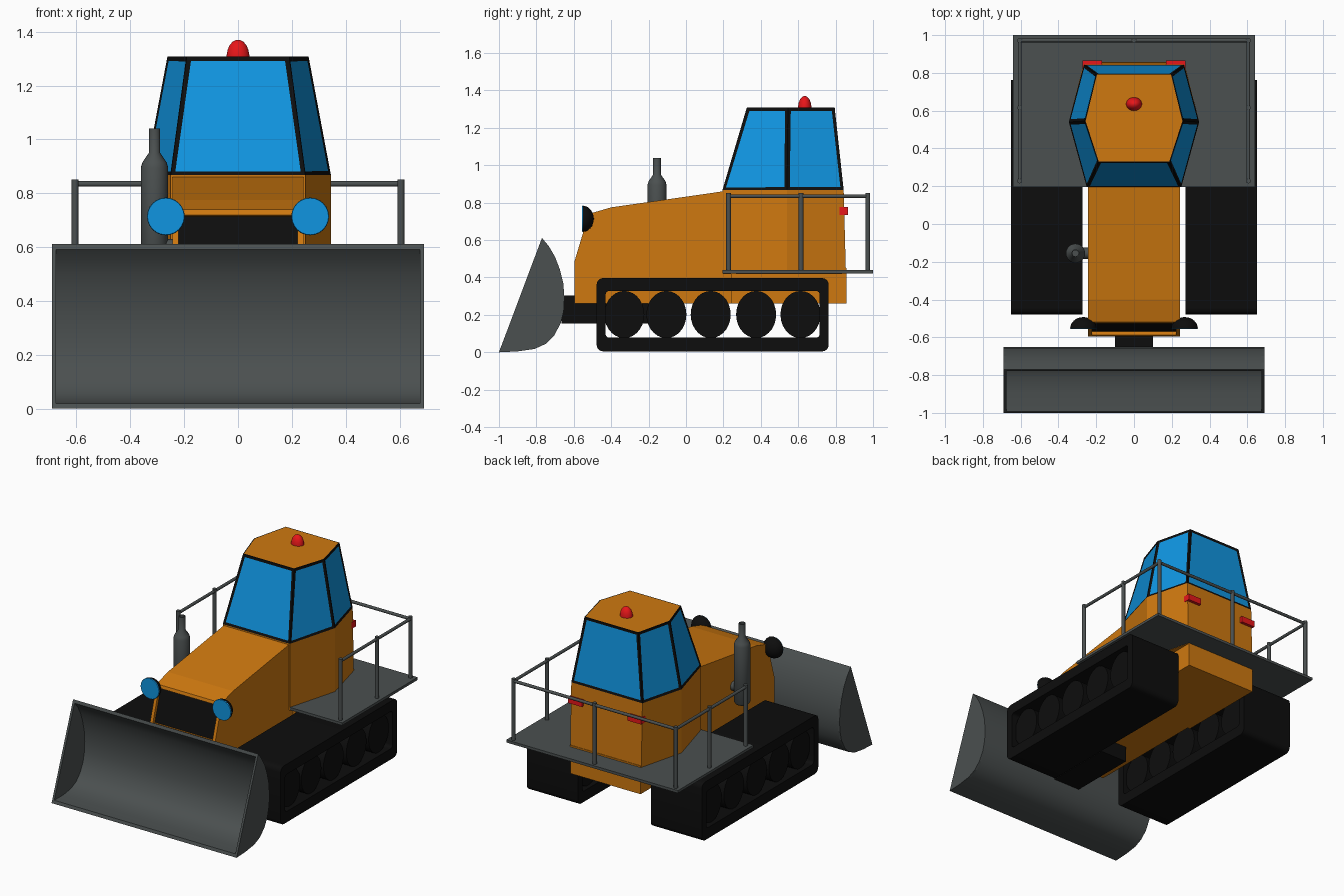
import bpy, bmesh, math
from mathutils import Vector

if "Cube" in bpy.data.objects:
    bpy.data.objects.remove(bpy.data.objects["Cube"])

def mat(name, r, g, b):
    m = bpy.data.materials.new(name)
    m.diffuse_color = (r, g, b, 1)
    m.use_nodes = True
    m.node_tree.nodes["Principled BSDF"].inputs["Base Color"].default_value = m.diffuse_color
    return m

ORANGE = mat("orange_paint", 0.62, 0.19, 0.005)
BLACK = mat("black_rubber", 0.004, 0.004, 0.004)
BLUE = mat("blue_glass", 0.005, 0.3, 0.75)
RED = mat("red_light", 0.8, 0.008, 0.01)
GREY = mat("dark_steel", 0.07, 0.08, 0.08)

def finish(bm, name, mats, smooth=None):
    bmesh.ops.recalc_face_normals(bm, faces=bm.faces)
    me = bpy.data.meshes.new(name)
    bm.to_mesh(me)
    bm.free()
    ob = bpy.data.objects.new(name, me)
    bpy.context.collection.objects.link(ob)
    for m in mats:
        me.materials.append(m)
    if smooth:
        bpy.ops.object.select_all(action='DESELECT')
        ob.select_set(True)
        bpy.context.view_layer.objects.active = ob
        bpy.ops.object.shade_smooth_by_angle(angle=math.radians(smooth))
    return ob

def loft(bm, rings, caps=True):
    vs = [[bm.verts.new(p) for p in r] for r in rings]
    n = len(vs[0])
    sides = [bm.faces.new((a[i], a[(i + 1) % n], b[(i + 1) % n], b[i]))
             for a, b in zip(vs, vs[1:]) for i in range(n)]
    ends = [bm.faces.new(vs[0]), bm.faces.new(vs[-1])] if caps else []
    return sides, ends

def prism(name, yz, x0, x1, m, smooth=None):
    bm = bmesh.new()
    loft(bm, [[(x, y, z) for y, z in yz] for x in (x0, x1)])
    return finish(bm, name, [m], smooth)

def box(name, lo, hi, m):
    (x0, y0, z0), (x1, y1, z1) = lo, hi
    return prism(name, [(y0, z0), (y1, z0), (y1, z1), (y0, z1)], x0, x1, m)

def lathe(name, rz, origin, axis, m, n=24, scale=1.0):
    # revolve (radius, height) pairs about an axis; scale flattens one direction
    q = Vector((0, 0, 1)).rotation_difference(Vector(axis))
    bm = bmesh.new()
    loft(bm, [[Vector(origin) + q @ Vector((r * math.cos(t), scale * r * math.sin(t), h))
               for t in (2 * math.pi * i / n for i in range(n))] for r, h in rz])
    return finish(bm, name, [m], 40)

def rod(name, a, b, r, m):
    d = Vector(b) - Vector(a)
    return lathe(name, [(r, 0), (r, d.length)], a, d.normalized(), m, 12)

def rounded(y0, y1, z0, z1, r, n=5):
    pts = []
    for cy, cz, a in ((y1 - r, z1 - r, 0), (y0 + r, z1 - r, 90), (y0 + r, z0 + r, 180), (y1 - r, z0 + r, 270)):
        for i in range(n):
            t = math.radians(a + 90 * i / (n - 1))
            pts.append((cy + r * math.cos(t), cz + r * math.sin(t)))
    return pts

def dome(r, h, n=8):
    return [(r * math.cos(t), h * math.sin(t)) for t in (math.pi / 2 * i / n * 0.99 for i in range(n + 1))]

# Blade: curved sheet with closed end plates
outer = [(-1, 0), (-0.9, 0.005), (-0.81, 0.018), (-0.75, 0.045), (-0.705, 0.09), (-0.67, 0.155), (-0.654, 0.22),
         (-0.65, 0.29), (-0.656, 0.37), (-0.675, 0.445), (-0.7, 0.51), (-0.732, 0.565), (-0.77, 0.612)]
inner = [(-0.83 + (y + 0.83) * 0.9, 0.3 + (z - 0.3) * 0.95) for y, z in outer]
inner[0], inner[-1] = (-0.993, 0.02), (-0.777, 0.592)
prism("blade_sheet", outer + inner[::-1], -0.675, 0.675, GREY, 35)
for s, side in ((-1, "left"), (1, "right")):
    prism("blade_end_plate_" + side, outer, s * 0.675, s * 0.69, GREY)

# Arm that carries the blade
box("blade_arm", (-0.1, -0.665, 0.155), (0.1, -0.2, 0.305), BLACK)

# Hood and chassis, with a recessed grille in the sloping front
bm = bmesh.new()
side = [(-0.595, 0.26), (-0.595, 0.49), (-0.52, 0.74), (-0.4, 0.775), (0.25, 0.868), (0.25, 0.26)]
faces, _ = loft(bm, [[(x, y, z) for y, z in side] for x in (-0.243, 0.243)])
bmesh.ops.recalc_face_normals(bm, faces=bm.faces)
bmesh.ops.inset_region(bm, faces=[faces[1]], thickness=0.03)
bmesh.ops.inset_region(bm, faces=[faces[1]], thickness=0.001, depth=-0.02)
faces[1].material_index = 1
finish(bm, "hood", [ORANGE, BLACK])
box("rear_chassis", (-0.262, 0.24, 0.26), (0.262, 0.858, 0.45), ORANGE)

# Cab: six-sided base, tapered glass house and roof
def hexagon(front, mid, back, z):
    (fx, fy), (mx, my), (bx, by) = front, mid, back
    return [(fx, fy, z), (mx, my, z), (bx, by, z), (-bx, by, z), (-mx, my, z), (-fx, fy, z)]

sill = ((0.25, 0.195), (0.345, 0.54), (0.265, 0.843))
foot = ((0.25, 0.195), (0.345, 0.54), (0.265, 0.855))
top = ((0.19, 0.325), (0.262, 0.545), (0.2, 0.795))
bm = bmesh.new()
loft(bm, [hexagon(*foot, 0.42), hexagon(*sill, 0.868)])
finish(bm, "cab_base", [ORANGE])

bm = bmesh.new()
sides, ends = loft(bm, [hexagon(*sill, 0.868), hexagon(*top, 1.308)])
bmesh.ops.recalc_face_normals(bm, faces=bm.faces)
bmesh.ops.inset_individual(bm, faces=sides, thickness=0.023, depth=-0.003)
bmesh.ops.inset_individual(bm, faces=[ends[1]], thickness=0.006)
for f in sides:
    f.material_index = 1
ends[1].material_index = 2
finish(bm, "cab", [BLACK, BLUE, ORANGE])

# Beacon on the roof
lathe("beacon", [(0.042, 0), (0.042, 0.008), (0.038, 0.028), (0.031, 0.044), (0.02, 0.057), (0.006, 0.064)],
      (0, 0.635, 1.306), (0, 0, 1), RED, scale=0.85)

# Platform with rails on three sides
box("platform", (-0.64, 0.195, 0.422), (0.64, 1.0, 0.44), GREY)
posts = [(0, 0.972)] + [(s * 0.605, y) for s in (-1, 1) for y in (0.228, 0.615, 0.972)]
for i, (x, y) in enumerate(posts):
    rod(f"rail_post_{i}", (x, y, 0.435), (x, y, 0.852), 0.013, GREY)
for s, side in ((-1, "left"), (1, "right")):
    rod("hand_rail_" + side, (s * 0.605, 0.228, 0.835), (s * 0.605, 0.972, 0.835), 0.01, GREY)
rod("hand_rail_back", (-0.605, 0.972, 0.835), (0.605, 0.972, 0.835), 0.01, GREY)

# Exhaust with a hollow tip
lathe("exhaust", [(0.04, 0), (0.051, 0.015), (0.051, 0.395), (0.045, 0.415), (0.021, 0.45), (0.021, 0.54),
                  (0.016, 0.54), (0.016, 0.44)], (-0.31, -0.155, 0.5), (0, 0, 1), GREY)
rod("exhaust_elbow", (-0.31, -0.155, 0.6), (-0.23, -0.155, 0.6), 0.03, GREY)

for s, side in ((-1, "left"), (1, "right")):
    # Track belt: rounded loop open in the middle
    bm = bmesh.new()
    out, inn = rounded(-0.478, 0.763, 0.005, 0.397, 0.035), rounded(-0.43, 0.715, 0.078, 0.328, 0.02)
    ring = [[(s * x, y, z) for y, z in p] for x, p in ((0.272, out), (0.652, out), (0.652, inn), (0.272, inn))]
    loft(bm, ring + [ring[0]], caps=False)
    bmesh.ops.remove_doubles(bm, verts=bm.verts, dist=0.0005)
    finish(bm, "track_" + side, [BLACK], 35)
    # Road wheels
    for i, y in enumerate((-0.33, -0.105, 0.132, 0.375, 0.612)):
        pts = [(y + 0.107 * math.cos(t), 0.202 + 0.126 * math.sin(t)) for t in (math.pi * k / 14 for k in range(28))]
        prism(f"wheel_{side}_{i}", pts, s * 0.3, s * 0.62, BLACK, 40)
    # Headlight: black dome behind a flat blue lens
    lathe("headlight_shell_" + side, dome(0.07, 0.06), (s * 0.268, -0.553, 0.714), (0, 1, 0), BLACK)
    lathe("headlight_lens_" + side, [(0.07, 0), (0.068, 0.005)], (s * 0.268, -0.552, 0.714), (0, -1, 0), BLUE)
    # Tail light
    box("tail_light_" + side, (min(s * 0.17, s * 0.272), 0.82, 0.735), (max(s * 0.17, s * 0.272), 0.866, 0.777), RED)
